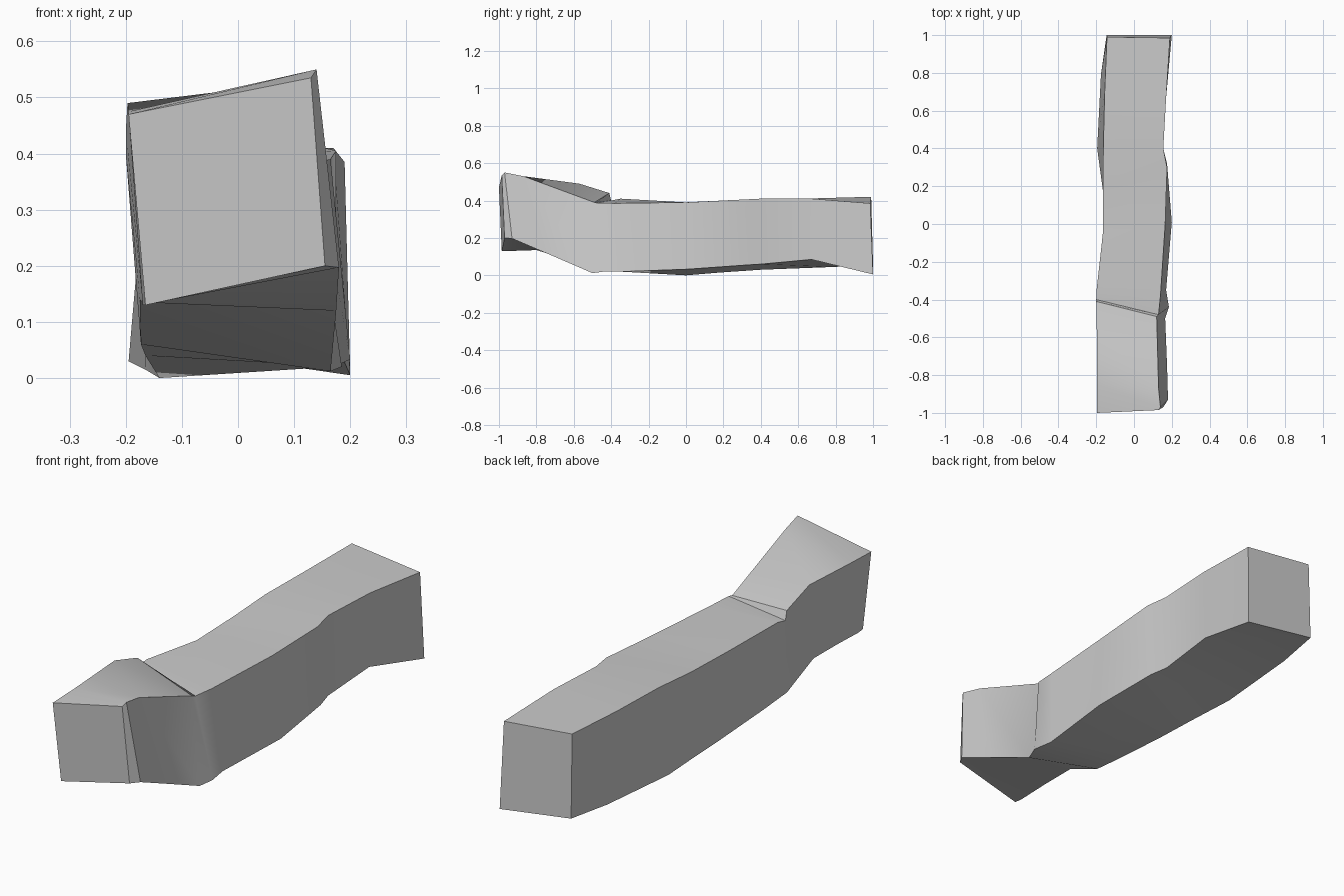
import bpy
import bmesh
import math

# Remove only the default starting object
default_cube = bpy.data.objects.get("Cube")
if default_cube is not None:
    bpy.data.objects.remove(default_cube, do_unlink=True)


def make_material(name, colour):
    """Create one flat colour shown in the viewport and in a render."""
    material = bpy.data.materials.new(name)
    material.use_nodes = True
    material.diffuse_color = colour
    shader = next(node for node in material.node_tree.nodes
                  if node.type == "BSDF_PRINCIPLED")
    shader.inputs["Base Color"].default_value = colour
    return material


def loft_rails(name, rails, material):
    """Skin a closed beam between corner rails that share a station count."""
    mesh = bpy.data.meshes.new(name)
    beam = bpy.data.objects.new(name, mesh)
    bpy.context.collection.objects.link(beam)
    bm = bmesh.new()
    sections = [[bm.verts.new(point) for point in section]
                for section in zip(*rails)]

    # Long sides, including the notch behind the raised head
    for near, far in zip(sections, sections[1:]):
        for side in range(len(rails)):
            following = (side + 1) % len(rails)
            bm.faces.new((near[side], near[following],
                          far[following], far[side]))

    # End caps
    bm.faces.new(sections[0])
    bm.faces.new(sections[-1])
    bmesh.ops.recalc_face_normals(bm, faces=bm.faces)
    bm.to_mesh(mesh)
    bm.free()
    mesh.materials.append(material)
    return beam


# Corner rails, each running from the raised head to the back end
top_left = [
    (.13, -.985, .535), (.14, -.97, .55), (.13, -.87, .53),
    (.12, -.49, .39), (.13, -.48, .388), (.14, -.38, .385),
    (.165, 0, .39), (.175, .3, .405), (.155, .4, .41),
    (.17, .67, .41), (.19, .985, .385),
]
bottom_left = [
    (.155, -.97, .2), (.18, -.93, .197), (.175, -.75, .12),
    (.165, -.5, .012), (.185, -.44, .02), (.17, -.35, .02),
    (.2, .01, .033), (.175, .32, .055), (.155, .4, .06),
    (.165, .67, .085), (.2, 1, .005),
]
bottom_right = [
    (-.165, -.985, .13), (-.17, -.95, .13), (-.17, -.8, .135),
    (-.175, -.63, .14), (-.173, -.45, .06), (-.165, -.3, .04),
    (-.14, 0, 0), (-.165, .18, .015), (-.195, .4, .03),
    (-.175, .79, .045), (-.145, 1, .055),
]
top_right = [
    (-.195, -1, .47), (-.195, -.85, .475), (-.197, -.57, .49),
    (-.2, -.41, .44), (-.2, -.4, .4), (-.198, -.35, .41),
    (-.165, -.05, .388), (-.165, .2, .395), (-.162, .42, .41),
    (-.155, .7, .412), (-.143, .99, .42),
]

stone_grey = make_material("stone grey", (.6, .6, .6, 1))
stone_beam = loft_rails(
    "stone_beam", (top_left, bottom_left, bottom_right, top_right), stone_grey)

# Soft faces with crisp stone edges
bpy.ops.object.select_all(action="DESELECT")
stone_beam.select_set(True)
bpy.context.view_layer.objects.active = stone_beam
bpy.ops.object.shade_smooth_by_angle(angle=math.radians(30))
